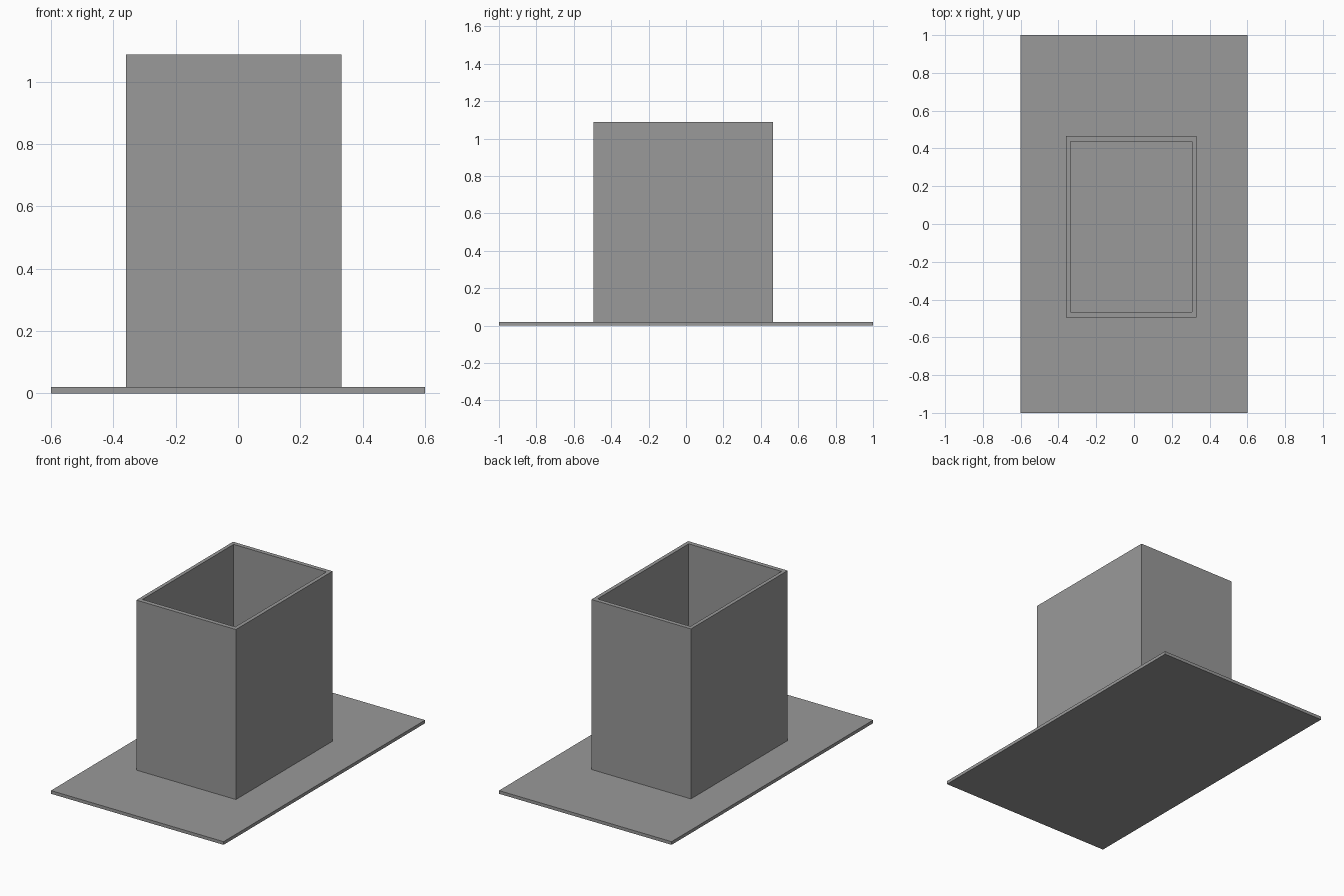
import bpy
import bmesh

if "Cube" in bpy.data.objects:
    bpy.data.objects.remove(bpy.data.objects["Cube"])

PLATE_TOP = 0.02
BOX_TOP = 1.088

dark_grey = bpy.data.materials.new("dark_grey")
dark_grey.diffuse_color = (0.32, 0.32, 0.32, 1)
dark_grey.use_nodes = True
dark_grey.node_tree.nodes["Principled BSDF"].inputs["Base Color"].default_value = dark_grey.diffuse_color


def make_object(name, bm):
    bmesh.ops.recalc_face_normals(bm, faces=bm.faces)
    mesh = bpy.data.meshes.new(name)
    bm.to_mesh(mesh)
    bm.free()
    mesh.materials.append(dark_grey)
    obj = bpy.data.objects.new(name, mesh)
    bpy.context.collection.objects.link(obj)
    return obj


def rect_loop(bm, x0, x1, y0, y1, z):
    return [bm.verts.new((x, y, z)) for x, y in ((x0, y0), (x1, y0), (x1, y1), (x0, y1))]


def bridge(bm, a, b):
    for i in range(4):
        j = (i + 1) % 4
        bm.faces.new((a[i], a[j], b[j], b[i]))


# Flat base plate
bm = bmesh.new()
low = rect_loop(bm, -0.6, 0.6, -1, 1, 0)
high = rect_loop(bm, -0.6, 0.6, -1, 1, PLATE_TOP)
bridge(bm, low, high)
bm.faces.new(low)
bm.faces.new(high)
make_object("base_plate", bm)

# Open-topped rectangular duct: outer wall, rim, inner wall, hidden foot
outer = (-0.36, 0.332, -0.495, 0.465)
inner = (-0.337, 0.308, -0.467, 0.438)
bm = bmesh.new()
loops = [rect_loop(bm, *outer, PLATE_TOP), rect_loop(bm, *outer, BOX_TOP),
         rect_loop(bm, *inner, BOX_TOP), rect_loop(bm, *inner, PLATE_TOP)]
for i in range(4):
    bridge(bm, loops[i], loops[(i + 1) % 4])
make_object("duct_walls", bm)
